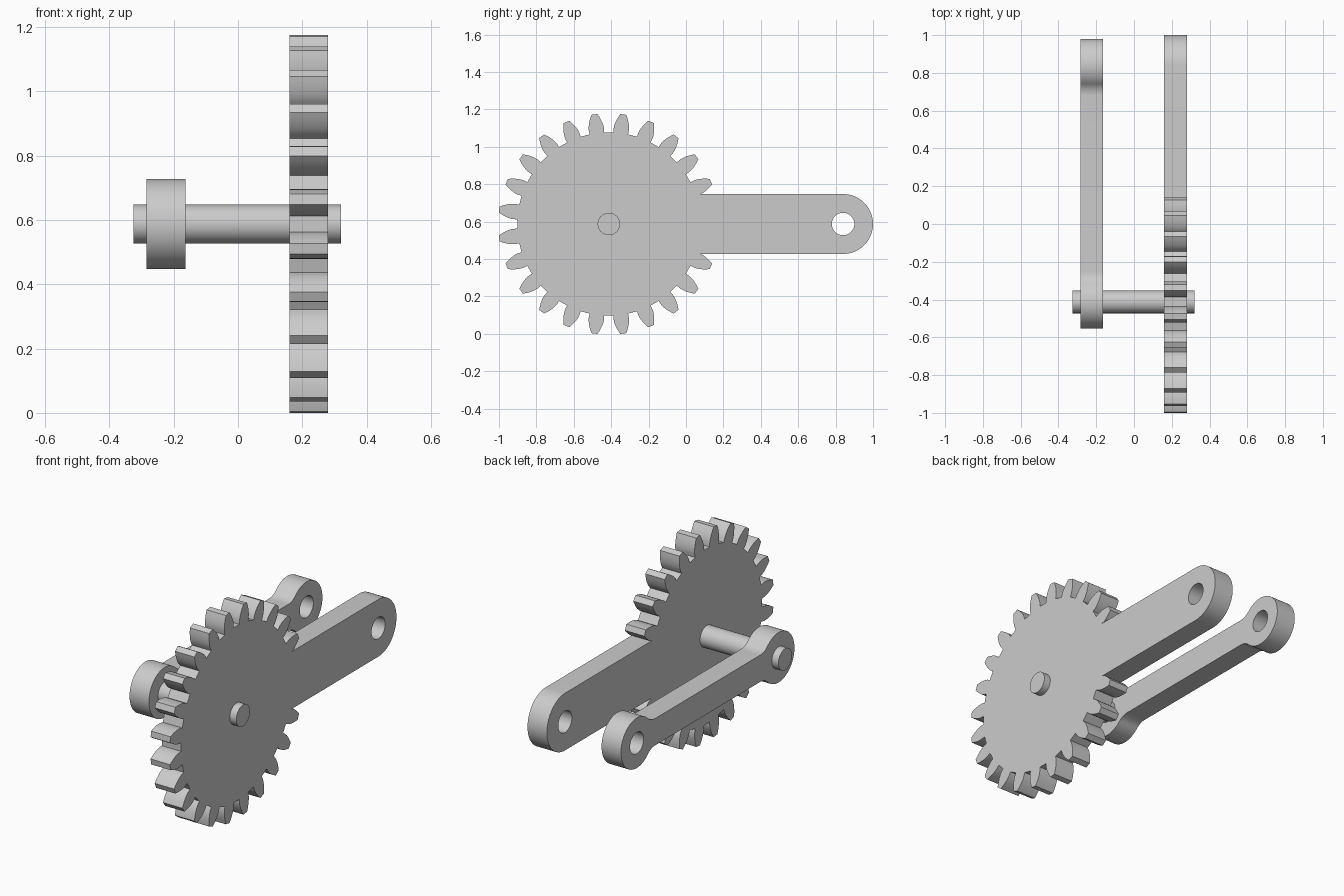
import bpy
import bmesh
from math import sin, cos, tan, acos, asin, pi, sqrt, radians
from mathutils import Matrix

cube = bpy.data.objects.get("Cube")
if cube:
    bpy.data.objects.remove(cube, do_unlink=True)

# Shared dimensions
PIVOT_Y, END_Y, AXIS_Z = -0.4125, 0.84, 0.5875
HOLE = 0.06
THICK = 0.12

grey = bpy.data.materials.new("plain grey")
grey.use_nodes = True
grey.diffuse_color = (0.6, 0.6, 0.6, 1)
grey.node_tree.nodes["Principled BSDF"].inputs["Base Color"].default_value = (0.6, 0.6, 0.6, 1)


def arc(cx, cy, r, a0, a1, n):
    return [(cx + r * cos(a0 + (a1 - a0) * i / n), cy + r * sin(a0 + (a1 - a0) * i / n))
            for i in range(n + 1)]


def circle(cx, r, n=48):
    return arc(cx, 0, r, 0, 2 * pi, n)[:-1]


def plate(name, x, thick, loops):
    """Extrude side-on outlines (y, height above axis) along x; inner loops become holes."""
    curve = bpy.data.curves.new(name, 'CURVE')
    curve.dimensions = '2D'
    curve.fill_mode = 'BOTH'
    curve.extrude = thick / 2
    for loop in loops:
        spline = curve.splines.new('POLY')
        spline.points.add(len(loop) - 1)
        for point, (u, v) in zip(spline.points, loop):
            point.co = (u, v, 0, 1)
        spline.use_cyclic_u = True
    obj = bpy.data.objects.new(name, curve)
    bpy.context.collection.objects.link(obj)
    bpy.ops.object.select_all(action='DESELECT')
    bpy.context.view_layer.objects.active = obj
    obj.select_set(True)
    bpy.ops.object.convert(target='MESH')
    obj = bpy.context.view_layer.objects.active
    mesh = obj.data
    # Stand the outline up in the side plane and weld caps to walls
    side = Matrix(((0, 0, 1, x), (1, 0, 0, 0), (0, 1, 0, AXIS_Z), (0, 0, 0, 1)))
    bm = bmesh.new()
    bm.from_mesh(mesh)
    bm.transform(side)
    bmesh.ops.remove_doubles(bm, verts=bm.verts, dist=0.00005)
    bmesh.ops.recalc_face_normals(bm, faces=bm.faces)
    bm.to_mesh(mesh)
    bm.free()
    mesh.materials.clear()
    mesh.materials.append(grey)
    bpy.ops.object.shade_smooth_by_angle(angle=radians(25))
    return obj


# Gear with an integral arm: involute teeth all round except where the arm leaves
TEETH, TIP, ROOT = 24, 0.591, 0.49
PITCH = TIP * TEETH / (TEETH + 2)
BASE = PITCH * cos(radians(20))
ARM = 0.16


def involute(r):
    a = acos(min(1, BASE / r))
    return tan(a) - a


def half_angle(r):
    return pi / (2 * TEETH) + involute(PITCH) - involute(max(r, BASE))


radii = [ROOT] + [BASE + (TIP - BASE) * i / 5 for i in range(6)]
outline = []
for k in range(1, TEETH - 1):
    mid = (k + 0.5) * 2 * pi / TEETH
    flank = [(r, mid - half_angle(r)) for r in radii]
    flank += [(r, mid + half_angle(r)) for r in reversed(radii)]
    outline += [(PIVOT_Y + r * cos(a), r * sin(a)) for r, a in flank]
outline = [p for p in outline if p[0] < PIVOT_Y or abs(p[1]) > ARM]
neck = PIVOT_Y + sqrt(ROOT ** 2 - ARM ** 2) + 0.02
outline += [(neck, -ARM)] + arc(END_Y, 0, ARM, -pi / 2, pi / 2, 32) + [(neck, ARM)]
plate("gear_with_arm", 0.22, THICK, [outline, circle(END_Y, HOLE)])

# Connecting link: two round eyes blended into a narrow bar by fillets
EYE, BAR, FILLET = 0.14, 0.075, 0.09
reach = sqrt((EYE + FILLET) ** 2 - (BAR + FILLET) ** 2)
lean = asin((BAR + FILLET) / (EYE + FILLET))
mid_y = (PIVOT_Y + END_Y) / 2
quarter = arc(END_Y, 0, EYE, 0, pi - lean, 24)
quarter += arc(END_Y - reach, BAR + FILLET, FILLET, -lean, -pi / 2, 10)[1:]
half = quarter + [(2 * mid_y - u, v) for u, v in reversed(quarter)]
link = half + [(u, -v) for u, v in reversed(half[1:-1])]
plate("connecting_link", -0.224, THICK, [link, circle(END_Y, HOLE)])

# Pivot pin through the gear and the link's front eye
plate("pivot_pin", -0.002, 0.645, [circle(PIVOT_Y, HOLE)])
